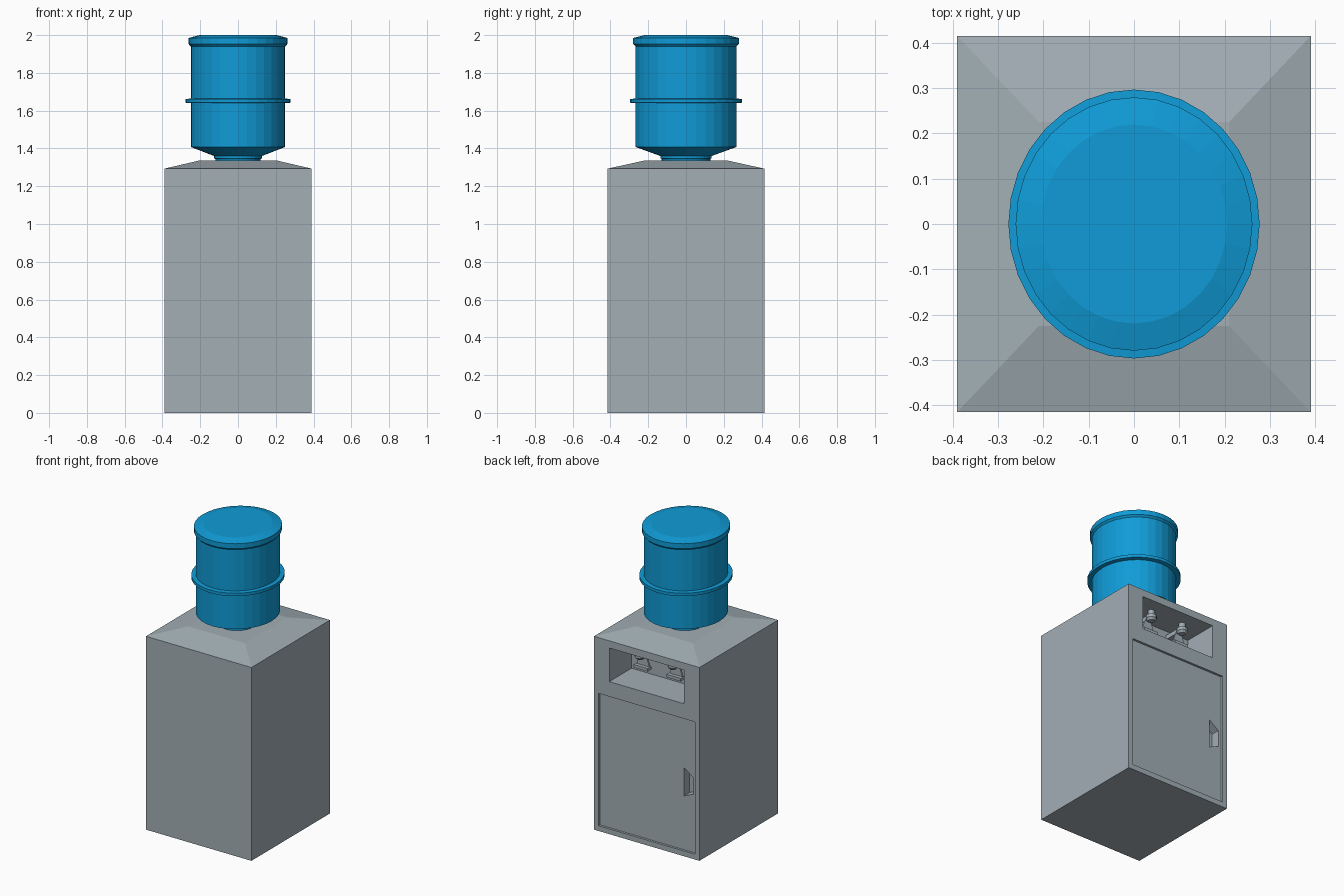
import bpy, bmesh, math

if "Cube" in bpy.data.objects:
    bpy.data.objects.remove(bpy.data.objects["Cube"])


def material(name, rgb):
    m = bpy.data.materials.new(name)
    m.diffuse_color = (*rgb, 1)
    m.use_nodes = True
    m.node_tree.nodes["Principled BSDF"].inputs["Base Color"].default_value = m.diffuse_color
    return m


GREY = material("cabinet_grey", (0.36, 0.425, 0.46))
BLUE = material("bottle_blue", (0.005, 0.33, 0.68))


def finish(name, bm, mat):
    bmesh.ops.recalc_face_normals(bm, faces=bm.faces)
    me = bpy.data.meshes.new(name)
    bm.to_mesh(me)
    bm.free()
    me.materials.append(mat)
    ob = bpy.data.objects.new(name, me)
    bpy.context.collection.objects.link(ob)
    return ob


def loft(name, rings, mat):
    """Join rings of 3D points and close both ends."""
    bm = bmesh.new()
    loops = [[bm.verts.new(p) for p in r] for r in rings]
    n = len(loops[0])
    for a, b in zip(loops, loops[1:]):
        for i in range(n):
            j = (i + 1) % n
            bm.faces.new((a[i], a[j], b[j], b[i]))
    bm.faces.new(loops[0])
    bm.faces.new(loops[-1])
    return finish(name, bm, mat)


def prism(name, xz, y0, y1, mat=GREY):
    return loft(name, [[(x, y, z) for x, z in xz] for y in (y0, y1)], mat)


def rect(x, z0, z1):
    return [(-x, z0), (x, z0), (x, z1), (-x, z1)]


def lathe(name, profile, sides, mat, centre=(0, 0), stretch=1.0):
    rings = []
    for r, z in profile:
        rings.append([(centre[0] + r * math.sin(math.tau * i / sides),
                       centre[1] + r * stretch * math.cos(math.tau * i / sides), z)
                      for i in range(sides)])
    return loft(name, rings, mat)


def cut(target, cutter):
    cutter.hide_render = True
    mod = target.modifiers.new("cut", 'BOOLEAN')
    mod.operation = 'DIFFERENCE'
    mod.solver = 'EXACT'
    mod.object = cutter
    bpy.context.view_layer.objects.active = target
    bpy.ops.object.modifier_apply(modifier=mod.name)
    bpy.data.objects.remove(cutter, do_unlink=True)


# Cabinet with a shallow hipped top
def slab(x, y, z):
    return [(-x, -y, z), (x, -y, z), (x, y, z), (-x, y, z)]


cabinet = loft("cabinet", [slab(0.39, 0.415, 0), slab(0.39, 0.415, 1.293),
                           slab(0.21, 0.225, 1.335)], GREY)

# Dispensing niche, recessed door and handle pocket, all on the +y side
cut(cabinet, prism("niche_cutter", rect(0.277, 1.02, 1.245), 0.18, 0.5))
cut(cabinet, prism("door_cutter", rect(0.357, 0.035, 0.92), 0.4, 0.5))
cut(cabinet, prism("handle_cutter", [(-0.265, 0.395), (-0.265, 0.585),
                                     (-0.335, 0.535), (-0.335, 0.425)], 0.34, 0.45))

# Two taps: hanging spout, arm to the back wall, flared push lever
for side, x in (("left", -0.122), ("right", 0.122)):
    lathe(side + "_tap_spout", [(0.022, 1.25), (0.022, 1.215), (0.034, 1.21),
                                (0.034, 1.19), (0.022, 1.175)], 12, GREY, (x, 0.31))
    prism(side + "_tap_arm", [(x + a, z) for a, z in rect(0.02, 1.185, 1.215)], 0.17, 0.30)
    prism(side + "_tap_lever", [(x - 0.05, 1.11), (x + 0.05, 1.11),
                                (x + 0.02, 1.2), (x - 0.02, 1.2)], 0.268, 0.28)
    prism(side + "_tap_lever_bar", [(x + a, z) for a, z in rect(0.052, 1.1, 1.12)],
          0.265, 0.305)

# Water bottle, slightly deeper than wide
lathe("water_bottle", [(0.12, 1.32), (0.12, 1.345), (0.127, 1.347), (0.127, 1.36),
                       (0.25, 1.408), (0.25, 1.64), (0.277, 1.642), (0.277, 1.662),
                       (0.25, 1.664), (0.25, 1.94), (0.261, 1.952), (0.261, 1.985),
                       (0.205, 2.0)], 32, BLUE, stretch=1.07)
